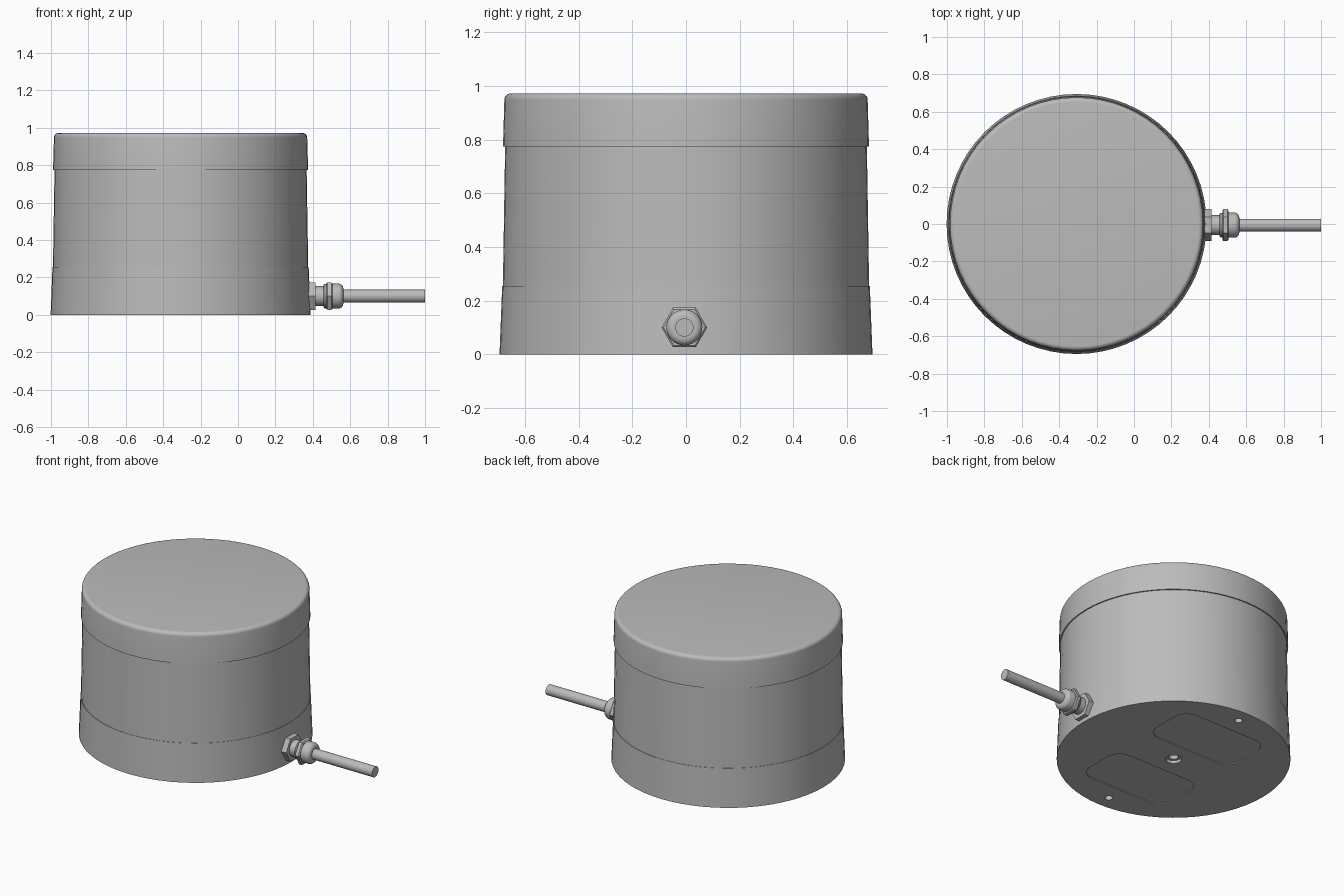
import bpy, bmesh, math
from mathutils import Matrix, Vector

if "Cube" in bpy.data.objects:
    bpy.data.objects.remove(bpy.data.objects["Cube"], do_unlink=True)

GREY = (0.5, 0.5, 0.5, 1)
grey = bpy.data.materials.new("plain grey")
grey.use_nodes = True
grey.diffuse_color = GREY
grey.node_tree.nodes["Principled BSDF"].inputs["Base Color"].default_value = GREY

CENTRE = Matrix.Translation((-0.307, 0, 0))
GLAND = Matrix.Translation((0, -0.006, 0.1)) @ Matrix.Rotation(math.pi / 2, 4, "Y")


def finish(name, bm, matrix):
    bmesh.ops.recalc_face_normals(bm, faces=bm.faces)
    mesh = bpy.data.meshes.new(name)
    bm.to_mesh(mesh)
    bm.free()
    mesh.transform(matrix)
    mesh.materials.append(grey)
    ob = bpy.data.objects.new(name, mesh)
    bpy.context.collection.objects.link(ob)
    return ob


def smooth(ob):
    bpy.ops.object.select_all(action="DESELECT")
    ob.select_set(True)
    bpy.context.view_layer.objects.active = ob
    bpy.ops.object.shade_smooth_by_angle(angle=math.radians(30))


def lathe(name, profile, sides, matrix):
    """Solid of revolution from (radius, height) points, closed at both ends."""
    bm = bmesh.new()
    rings = []
    for r, h in profile:
        angles = [math.pi / 2 + math.tau * i / sides for i in range(sides)]
        rings.append([bm.verts.new((r * math.cos(a), r * math.sin(a), h)) for a in angles])
    for low, high in zip(rings, rings[1:]):
        for i in range(sides):
            j = (i + 1) % sides
            bm.faces.new((low[i], low[j], high[j], high[i]))
    bm.faces.new(rings[0][::-1])
    bm.faces.new(rings[-1])
    return finish(name, bm, matrix)


def rounded_slab(name, half_x, half_y, radius, depth, matrix):
    """Rounded rectangle straddling the local zero height."""
    bm = bmesh.new()
    points = []
    for k, (sx, sy) in enumerate(((1, 1), (-1, 1), (-1, -1), (1, -1))):
        for i in range(9):
            a = (k + i / 8) * math.pi / 2
            points.append((sx * (half_x - radius) + radius * math.cos(a),
                           sy * (half_y - radius) + radius * math.sin(a), -depth))
    face = bm.faces.new([bm.verts.new(p) for p in points])
    top = bmesh.ops.extrude_face_region(bm, geom=[face])["geom"]
    bmesh.ops.translate(bm, vec=Vector((0, 0, 2 * depth)),
                        verts=[v for v in top if isinstance(v, bmesh.types.BMVert)])
    return finish(name, bm, matrix)


def rounded_edge(radius, height, bevel, steps=6):
    return [(radius - bevel + bevel * math.cos(t), height - bevel + bevel * math.sin(t))
            for t in (i / steps * math.pi / 2 for i in range(steps + 1))]


# Housing: flared base, tapered body and overlapping lid
base = lathe("base_ring", [(0.695, 0), (0.685, 0.255)], 64, CENTRE)
body = lathe("body", [(0.6825, 0.25), (0.674, 0.78)], 64, CENTRE)
lid = lathe("lid", [(0.682, 0.775)] + rounded_edge(0.677, 0.972, 0.024), 64, CENTRE)

# Underside: two shallow pockets, two fixing holes and a stepped centre hole
cutters = [lathe("centre_cutter", [(0.048, -0.05), (0.048, 0.018), (0.028, 0.018), (0.028, 0.08)],
                 24, CENTRE)]
for side in (-1, 1):
    cutters.append(rounded_slab("pocket_cutter", 0.32, 0.175, 0.095, 0.006,
                                CENTRE @ Matrix.Translation((0, side * 0.31, 0))))
    cutters.append(lathe("hole_cutter", [(0.023, -0.05), (0.023, 0.06)], 20,
                         CENTRE @ Matrix.Translation((0, side * 0.6, 0))))
bpy.context.view_layer.objects.active = base
for cutter in cutters:
    cutter.hide_render = True
    cut = base.modifiers.new("cut", "BOOLEAN")
    cut.operation = "DIFFERENCE"
    cut.solver = "EXACT"
    cut.object = cutter
    bpy.ops.object.modifier_apply(modifier=cut.name)
    bpy.data.objects.remove(cutter, do_unlink=True)

# Cable gland: hex nuts, neck, collar and domed nut along the side axis
parts = [
    lathe("gland_lock_nut", [(0.085, 0.36), (0.085, 0.414)], 6, GLAND),
    lathe("gland_neck", [(0.053, 0.40), (0.053, 0.46)], 32, GLAND),
    lathe("gland_collar", [(0.06, 0.457), (0.066, 0.464), (0.066, 0.48)], 32, GLAND),
    lathe("gland_hex_nut", [(0.078, 0.472), (0.085, 0.478), (0.085, 0.499), (0.078, 0.505)],
          6, GLAND),
    lathe("gland_dome_nut", [(0.067, 0.5)] + rounded_edge(0.067, 0.563, 0.026), 32, GLAND),
    lathe("cable", [(0.034, 0.55), (0.034, 1.0)], 32, GLAND),
]
for ob in [base, body, lid] + parts:
    smooth(ob)
